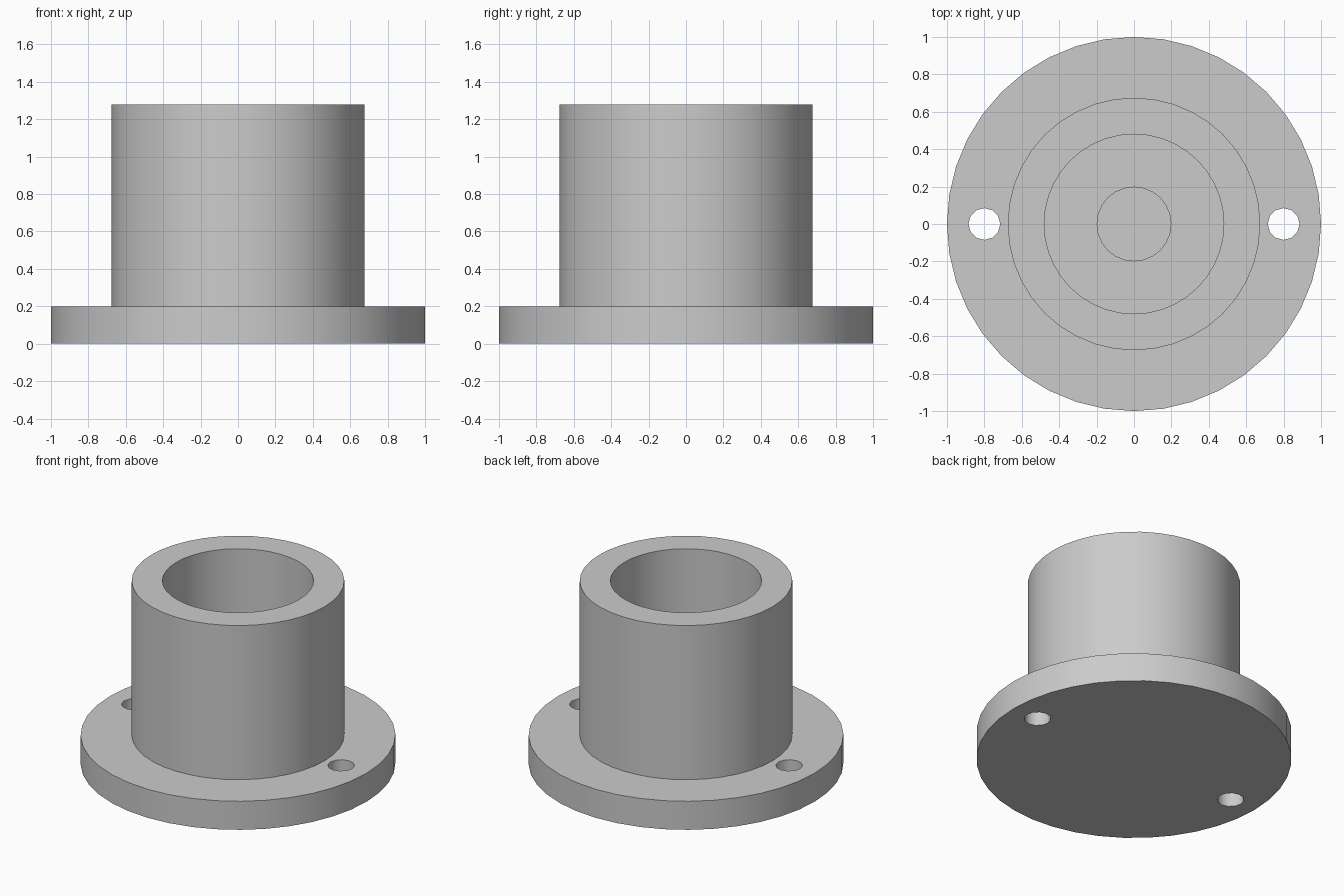
import bpy
import bmesh
import math

cube = bpy.data.objects.get("Cube")
if cube:
    bpy.data.objects.remove(cube, do_unlink=True)

GREY = (0.6, 0.6, 0.6, 1)
metal = bpy.data.materials.new("plain grey")
metal.use_nodes = True
metal.diffuse_color = GREY
metal.node_tree.nodes["Principled BSDF"].inputs["Base Color"].default_value = GREY

FLANGE_TOP = 0.2
BARREL_TOP = 1.28
PIN_TOP = 0.5
HOLE_X = 0.8


def lathe(name, profile, sides, x=0):
    """Revolve (radius, height) points around the z axis; radius 0 closes the end."""
    bm = bmesh.new()
    verts = [bm.verts.new((r, 0, z)) for r, z in profile]
    edges = [bm.edges.new(pair) for pair in zip(verts, verts[1:])]
    bmesh.ops.spin(bm, geom=verts + edges, cent=(0, 0, 0), axis=(0, 0, 1),
                   angle=math.tau, steps=sides, use_duplicate=False)
    bmesh.ops.remove_doubles(bm, verts=bm.verts[:], dist=0.0005)
    bmesh.ops.recalc_face_normals(bm, faces=bm.faces[:])
    mesh = bpy.data.meshes.new(name)
    bm.to_mesh(mesh)
    bm.free()
    mesh.materials.append(metal)
    obj = bpy.data.objects.new(name, mesh)
    obj.location.x = x
    bpy.context.collection.objects.link(obj)
    return obj


def activate(obj):
    bpy.ops.object.select_all(action="DESELECT")
    obj.select_set(True)
    bpy.context.view_layer.objects.active = obj


# Base flange
flange = lathe("flange", [(0, 0), (1, 0), (1, FLANGE_TOP), (0, FLANGE_TOP)], 40)

# Two screw holes through the flange
for side in (-1, 1):
    cutter = lathe("hole_cutter", [(0, -0.1), (0.085, -0.1), (0.085, 0.3), (0, 0.3)],
                   12, side * HOLE_X)
    cutter.hide_render = True
    cut = flange.modifiers.new("screw_hole", "BOOLEAN")
    cut.operation = "DIFFERENCE"
    cut.solver = "EXACT"
    cut.object = cutter
    activate(flange)
    bpy.ops.object.modifier_apply(modifier=cut.name)
    bpy.data.objects.remove(cutter, do_unlink=True)

# Hollow barrel standing on the flange
barrel = lathe("barrel", [(0.675, FLANGE_TOP), (0.675, BARREL_TOP),
                          (0.48, BARREL_TOP), (0.48, FLANGE_TOP)], 40)

# Centre pin inside the bore
pin = lathe("centre_pin", [(0.2, FLANGE_TOP), (0.2, PIN_TOP), (0, PIN_TOP)], 24)

# Outward normals on the open ring, then smooth walls with sharp rims
for obj in (flange, barrel, pin):
    bm = bmesh.new()
    bm.from_mesh(obj.data)
    top = max(bm.faces, key=lambda f: f.calc_center_median().z)
    if top.normal.z < 0:
        bmesh.ops.reverse_faces(bm, faces=bm.faces[:])
    bm.to_mesh(obj.data)
    bm.free()
    activate(obj)
    bpy.ops.object.shade_smooth_by_angle(angle=math.radians(35))
